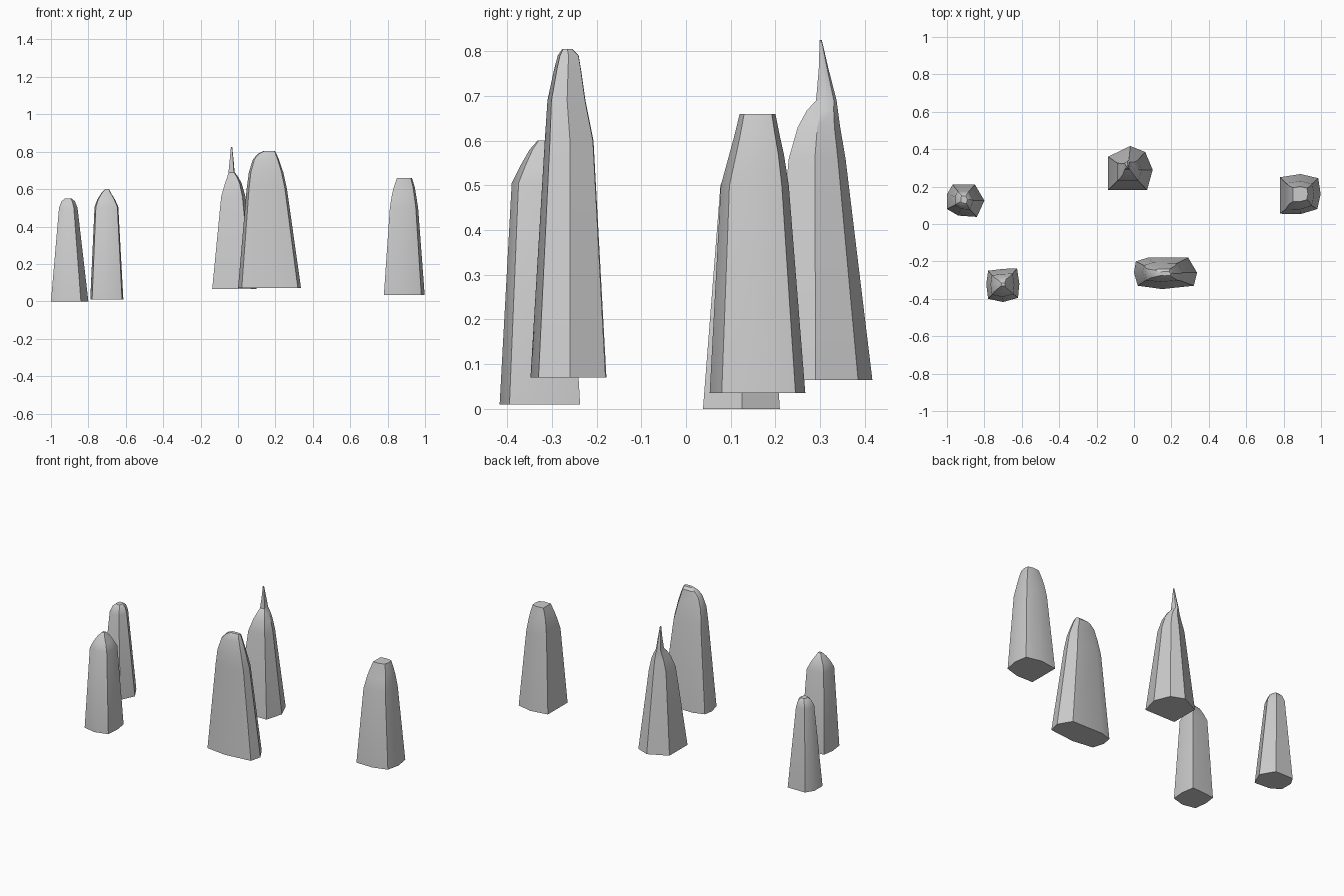
import bpy, bmesh
from math import radians


def pillar(name, outline, z0, rings):
    """Loft a base outline upward; each ring is (z, xmin, xmax, ymin, ymax)."""
    xs, ys = [p[0] for p in outline], [p[1] for p in outline]
    bx, by = min(xs), min(ys)
    w, d = max(xs) - bx, max(ys) - by
    bm = bmesh.new()
    loops = [[bm.verts.new((x, y, z0)) for x, y in outline]]
    for z, x0, x1, y0, y1 in rings:
        loops.append([bm.verts.new((x0 + (x - bx) / w * (x1 - x0),
                                    y0 + (y - by) / d * (y1 - y0), z))
                      for x, y in outline])
    n = len(outline)
    for a, b in zip(loops, loops[1:]):
        for i in range(n):
            j = (i + 1) % n
            bm.faces.new((a[i], a[j], b[j], b[i]))
    bm.faces.new(loops[0][::-1])
    bm.faces.new(loops[-1])
    bmesh.ops.recalc_face_normals(bm, faces=bm.faces)
    mesh = bpy.data.meshes.new(name)
    bm.to_mesh(mesh)
    bm.free()
    ob = bpy.data.objects.new(name, mesh)
    bpy.context.collection.objects.link(ob)
    bpy.context.view_layer.objects.active = ob
    ob.select_set(True)
    bpy.ops.object.shade_smooth_by_angle(angle=radians(30))
    ob.select_set(False)


# Small pillar, back left
pillar("rock_pillar_back_left",
       [(-1, .08), (-.94, .045), (-.84, .038), (-.80, .125), (-.85, .21), (-.97, .21), (-1, .16)], 0,
       [(.50, -.957, -.858, .077, .175),
        (.535, -.943, -.872, .094, .165),
        (.55, -.926, -.89, .11, .15)])

# Small pillar, front left
pillar("rock_pillar_front_left",
       [(-.78, -.40), (-.70, -.417), (-.62, -.395), (-.613, -.32), (-.625, -.237),
        (-.70, -.24), (-.78, -.25), (-.79, -.32)], .01,
       [(.505, -.767, -.64, -.39, -.265),
        (.545, -.752, -.658, -.37, -.28),
        (.58, -.73, -.68, -.35, -.295),
        (.60, -.71, -.69, -.332, -.315)])

# Spiked pillar, middle back
pillar("rock_pillar_spiked",
       [(-.138, .182), (.07, .182), (.10, .29), (.06, .385), (-.02, .417), (-.138, .36)], .065,
       [(.56, -.09, .04, .23, .357),
        (.63, -.07, .02, .25, .345),
        (.667, -.057, .0, .27, .34),
        (.69, -.051, -.018, .291, .337),
        (.76, -.044, -.024, .297, .319),
        (.825, -.038, -.031, .299, .304)])

# Wide pillar, middle front
pillar("rock_pillar_wide",
       [(.02, -.33), (.15, -.348), (.32, -.33), (.337, -.26), (.29, -.18),
        (.08, -.178), (.01, -.20), (0, -.26)], .07,
       [(.60, .046, .262, -.316, -.207),
        (.69, .058, .242, -.31, -.225),
        (.76, .08, .218, -.295, -.235),
        (.79, .108, .205, -.287, -.24),
        (.805, .14, .197, -.277, -.255)])

# Flat-topped pillar, right
pillar("rock_pillar_right",
       [(.78, .055), (.89, .053), (.98, .08), (.998, .16), (.985, .245), (.89, .267), (.78, .25)], .035,
       [(.50, .812, .963, .078, .23),
        (.57, .823, .952, .097, .219),
        (.61, .833, .945, .108, .21),
        (.66, .85, .93, .12, .20)])
